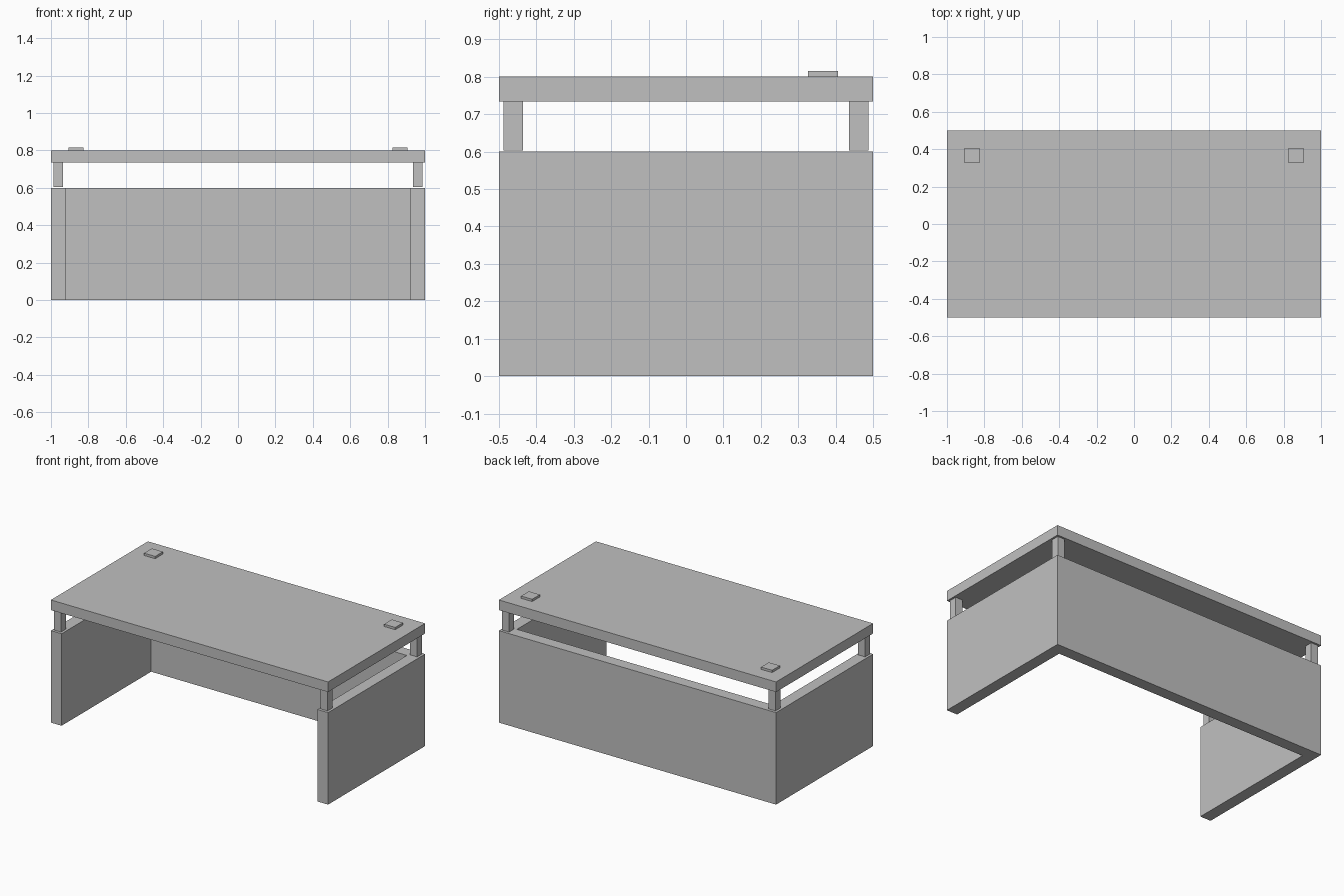
import bpy
import bmesh
from mathutils import Matrix, Vector

default = bpy.data.objects.get("Cube")
if default:
    bpy.data.objects.remove(default, do_unlink=True)

# Single plain grey finish
GREY = (0.53, 0.53, 0.53, 1.0)
grey = bpy.data.materials.new("plain_grey")
grey.use_nodes = True
grey.diffuse_color = GREY
grey.node_tree.nodes["Principled BSDF"].inputs["Base Color"].default_value = GREY


def box(name, centre, size):
    bm = bmesh.new()
    scale = Matrix.Diagonal(Vector(size).to_4d())
    bmesh.ops.create_cube(bm, size=1, matrix=Matrix.Translation(centre) @ scale)
    mesh = bpy.data.meshes.new(name)
    bm.to_mesh(mesh)
    bm.free()
    mesh.materials.append(grey)
    obj = bpy.data.objects.new(name, mesh)
    bpy.context.collection.objects.link(obj)
    return obj


WIDTH, DEPTH = 2.0, 1.0
PANEL_H, PANEL_T = 0.6, 0.077
TOP_Z, TOP_T = 0.8, 0.066
POST, POST_GAP = 0.052, 0.003
PAD, PAD_H = 0.08, 0.015

# Desktop
box("desktop", (0, 0, TOP_Z - TOP_T / 2), (WIDTH, DEPTH, TOP_T))

# Back panel between the two sides
box("back_panel", (0, (DEPTH - PANEL_T) / 2, PANEL_H / 2),
    (WIDTH - 2 * PANEL_T, PANEL_T, PANEL_H))

post_bottom = PANEL_H + POST_GAP
post_top = TOP_Z - TOP_T
for side, sx in (("left", 1), ("right", -1)):
    panel_x = sx * (WIDTH - PANEL_T) / 2
    # Full-depth side panel
    box(f"{side}_side_panel", (panel_x, 0, PANEL_H / 2), (PANEL_T, DEPTH, PANEL_H))
    # Square posts carrying the desktop
    for end, sy in (("front", -1), ("back", 1)):
        box(f"{end}_{side}_post",
            (panel_x, sy * (DEPTH - PANEL_T) / 2, (post_bottom + post_top) / 2),
            (POST, POST, post_top - post_bottom))
    # Small square pad near the back corner
    box(f"{side}_pad", (sx * 0.866, 0.366, TOP_Z + PAD_H / 2), (PAD, PAD, PAD_H))
